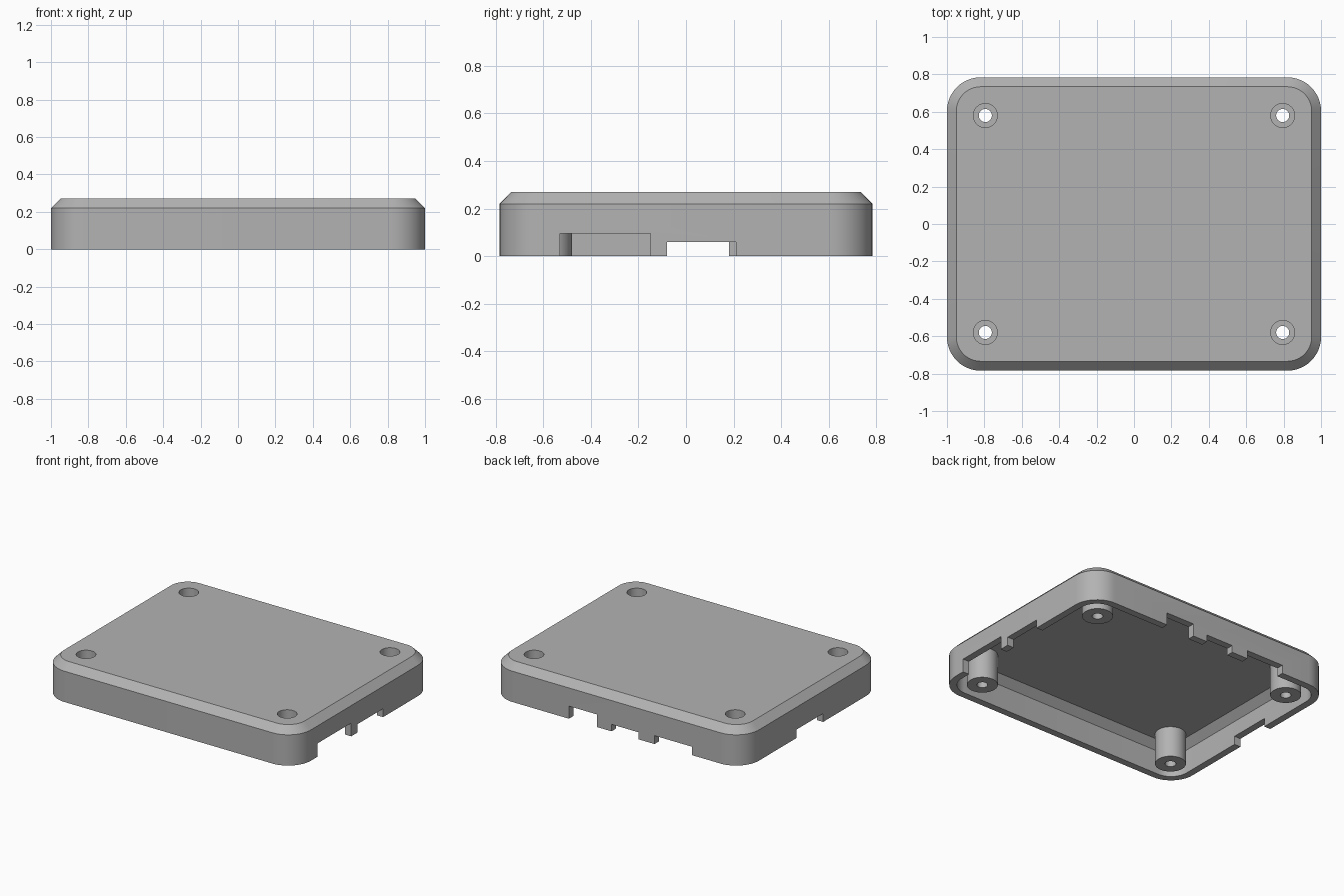
import bpy, bmesh, math

default = bpy.data.objects.get("Cube")
if default:
    bpy.data.objects.remove(default, do_unlink=True)

HALF_X, HALF_Y, RADIUS = 1.0, 0.784, 0.18
HEIGHT, WALL, CHAMFER = 0.27, 0.05, 0.05
POST_X, POST_Y = 0.795, 0.58

grey = bpy.data.materials.new("grey plastic")
grey.use_nodes = True
colour = (0.45, 0.45, 0.45, 1)
grey.diffuse_color = colour
grey.node_tree.nodes["Principled BSDF"].inputs["Base Color"].default_value = colour


def to_object(name, bm):
    bmesh.ops.recalc_face_normals(bm, faces=bm.faces)
    mesh = bpy.data.meshes.new(name)
    bm.to_mesh(mesh)
    bm.free()
    mesh.materials.append(grey)
    obj = bpy.data.objects.new(name, mesh)
    bpy.context.collection.objects.link(obj)
    return obj


def rounded_block(name, levels, steps=12):
    """Stack of rounded rectangles, each level being (inset, height)."""
    bm = bmesh.new()
    rings = []
    for inset, z in levels:
        ring = []
        for corner, (sx, sy) in enumerate([(1, 1), (-1, 1), (-1, -1), (1, -1)]):
            for i in range(steps + 1):
                a = math.pi / 2 * (corner + i / steps)
                r = RADIUS - inset
                ring.append(bm.verts.new((sx * (HALF_X - RADIUS) + r * math.cos(a),
                                          sy * (HALF_Y - RADIUS) + r * math.sin(a), z)))
        rings.append(ring)
    for low, high in zip(rings, rings[1:]):
        for i in range(len(low)):
            j = (i + 1) % len(low)
            bm.faces.new((low[i], low[j], high[j], high[i]))
    bm.faces.new(rings[0][::-1])
    bm.faces.new(rings[-1])
    return to_object(name, bm)


def box(name, x0, x1, y0, y1, z0, z1):
    bm = bmesh.new()
    bmesh.ops.create_cube(bm, size=1)
    for v in bm.verts:
        v.co = (x1 if v.co.x > 0 else x0, y1 if v.co.y > 0 else y0, z1 if v.co.z > 0 else z0)
    return to_object(name, bm)


def cylinder(name, x, y, radius, z0, z1):
    bm = bmesh.new()
    bmesh.ops.create_cone(bm, cap_ends=True, segments=48, radius1=radius,
                          radius2=radius, depth=z1 - z0)
    bmesh.ops.translate(bm, verts=bm.verts, vec=(x, y, (z0 + z1) / 2))
    return to_object(name, bm)


def combine(target, tool, operation):
    mod = target.modifiers.new(operation.lower(), "BOOLEAN")
    mod.operation = operation
    mod.solver = "EXACT"
    mod.object = tool
    bpy.context.view_layer.objects.active = target
    bpy.ops.object.modifier_apply(modifier=mod.name)
    bpy.data.objects.remove(tool, do_unlink=True)


# Hollow lid with a chamfered top
lid = rounded_block("case_lid", [(0, 0), (0, HEIGHT - CHAMFER), (CHAMFER, HEIGHT)])
ceiling = HEIGHT - WALL
cavity = rounded_block("cavity", [(WALL, -0.1), (WALL, ceiling - CHAMFER),
                                  (WALL + CHAMFER, ceiling)])
combine(lid, cavity, "DIFFERENCE")

# Connector notches: left side, right side and back
for x_side, start, end, top in [(1, -0.53, -0.15, 0.095), (1, -0.08, 0.21, 0.06),
                                (-1, -0.12, 0.18, 0.06)]:
    x0, x1 = sorted((x_side * 0.92, x_side * 1.1))
    combine(lid, box("side_notch", x0, x1, start, end, -0.1, top), "DIFFERENCE")
for start, end, top in [(0.155, 0.377, 0.09), (-0.172, 0.04, 0.05), (-0.596, -0.3, 0.06)]:
    combine(lid, box("back_notch", start, end, 0.7, 0.9, -0.1, top), "DIFFERENCE")

# Screw posts with counterbored through holes
corners = [(sx * POST_X, sy * POST_Y) for sx in (-1, 1) for sy in (-1, 1)]
for x, y in corners:
    combine(lid, cylinder("screw_post", x, y, 0.1, 0, HEIGHT - 0.02), "UNION")
for x, y in corners:
    combine(lid, cylinder("screw_hole", x, y, 0.035, -0.1, HEIGHT + 0.1), "DIFFERENCE")
    combine(lid, cylinder("counterbore", x, y, 0.064, 0.12, HEIGHT + 0.1), "DIFFERENCE")

# Smooth round surfaces, sharp edges elsewhere
bpy.ops.object.select_all(action="DESELECT")
lid.select_set(True)
bpy.context.view_layer.objects.active = lid
bpy.ops.object.shade_smooth_by_angle(angle=math.radians(30))
